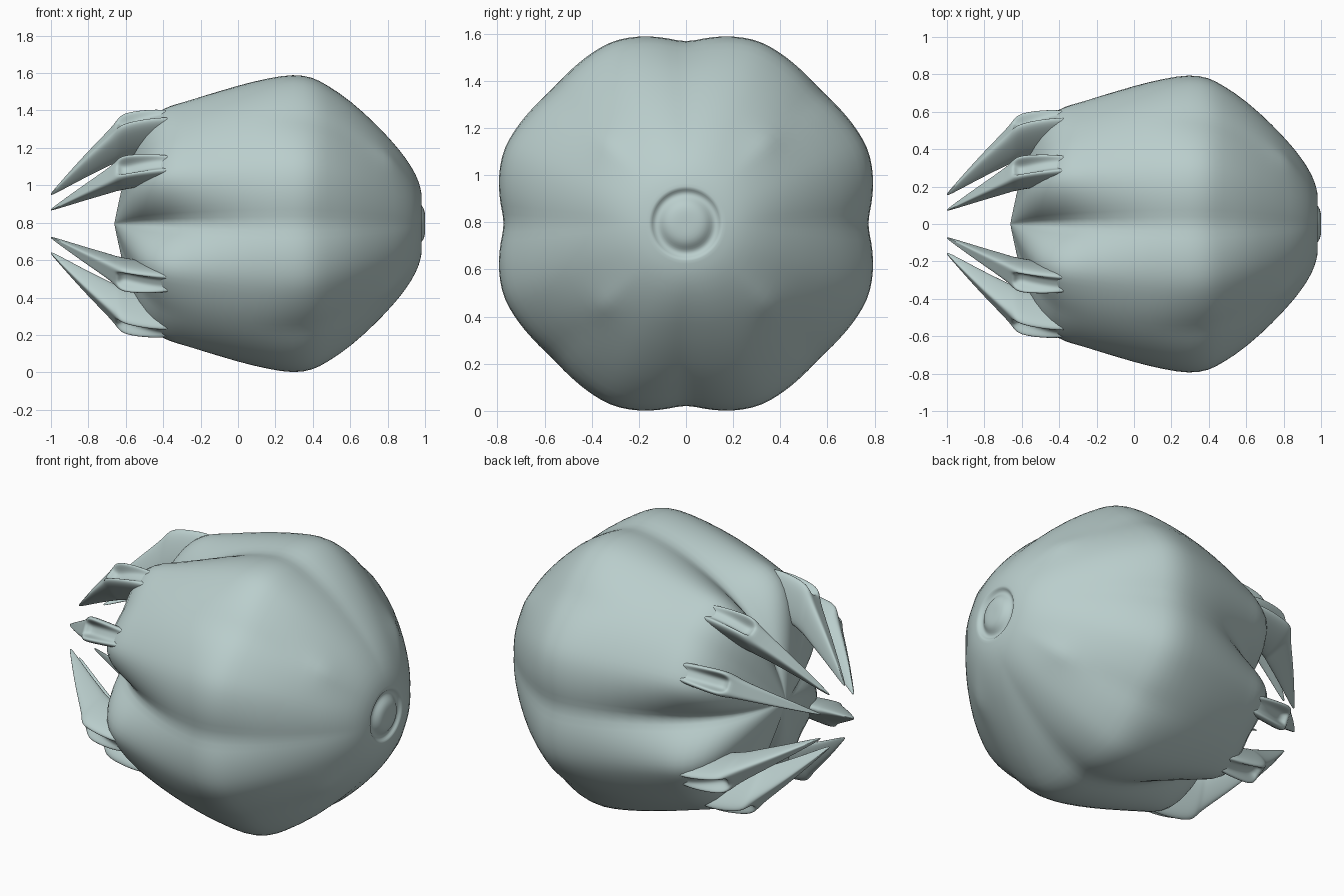
import bpy, bmesh, math
from mathutils import Vector

cube = bpy.data.objects.get("Cube")
if cube:
    bpy.data.objects.remove(cube, do_unlink=True)

AXIS_Z = 0.795

mat = bpy.data.materials.new("pale_teal_grey")
mat.use_nodes = True
COLOR = (0.49, 0.615, 0.605, 1)
mat.diffuse_color = COLOR
mat.node_tree.nodes["Principled BSDF"].inputs["Base Color"].default_value = COLOR


def loft(name, rings, levels):
    """Skin closed rings of points, cap both ends, and smooth the result."""
    bm = bmesh.new()
    loops = [[bm.verts.new(p) for p in ring] for ring in rings]
    n = len(loops[0])
    for a, b in zip(loops, loops[1:]):
        for i in range(n):
            j = (i + 1) % n
            bm.faces.new((a[i], a[j], b[j], b[i]))
    for end in (loops[0], loops[-1]):
        centre = bm.verts.new(sum((v.co for v in end), Vector()) / n)
        for i in range(n):
            bm.faces.new((end[i], end[(i + 1) % n], centre))
    bmesh.ops.recalc_face_normals(bm, faces=bm.faces)
    mesh = bpy.data.meshes.new(name)
    bm.to_mesh(mesh)
    bm.free()
    mesh.materials.append(mat)
    for f in mesh.polygons:
        f.use_smooth = True
    obj = bpy.data.objects.new(name, mesh)
    bpy.context.collection.objects.link(obj)
    sub = obj.modifiers.new("smooth", "SUBSURF")
    sub.levels = sub.render_levels = levels


def polar(x, r, angle, side=0.0):
    """Point at radius r around the long axis, shifted sideways."""
    c, s = math.cos(angle), math.sin(angle)
    return Vector((x, r * c - side * s, AXIS_Z + r * s + side * c))


def crease(deg, main, diagonal):
    """Fraction of the radius lost to the nearest lengthwise crease."""
    near = 1 - abs((deg + 22.5) % 45 - 22.5) / 22.5
    if round(deg / 45) % 2 == 0:
        return main * near ** 1.5
    return diagonal * near ** (1.2 if diagonal > 0 else 2.5)


# Body: position along axis, lobe radius, main crease depth, diagonal crease depth
# (a negative depth is a raised ridge)
profile = [
    (-0.66, 0.01, 0, 0), (-0.635, 0.14, 0.3, 0.1), (-0.59, 0.36, 0.5, 0.14),
    (-0.53, 0.54, 0.48, 0.1), (-0.45, 0.645, 0.42, 0.05), (-0.36, 0.687, 0.32, 0.02),
    (-0.3, 0.7, 0.26, 0.01), (-0.2, 0.73, 0.19, 0), (0, 0.785, 0.11, 0),
    (0.16, 0.82, 0.085, 0.015), (0.3, 0.842, 0.08, 0.045), (0.4, 0.825, 0.085, 0.05),
    (0.47, 0.785, 0.085, 0.04), (0.6, 0.69, 0.06, 0.04), (0.75, 0.54, 0.05, -0.01),
    (0.81, 0.47, 0.045, -0.07), (0.86, 0.412, 0.04, -0.04), (0.93, 0.31, 0.02, 0),
    (0.97, 0.22, 0, 0),
]
# Round button on the end: rim, groove and raised dome
profile += [(x, r, 0, 0) for x, r in (
    (0.98, 0.165), (0.984, 0.15), (0.966, 0.137), (0.964, 0.118), (0.98, 0.1),
    (0.995, 0.08), (1.001, 0.05), (1.001, 0.015))]
SEG = 64
rings = []
for x, r, main, diagonal in profile:
    degs = [360 * i / SEG for i in range(SEG)]
    rings.append([polar(x, r * (1 - crease(d, main, diagonal)), math.radians(d)) for d in degs])
loft("lobed_body", rings, 1)

# Claws: position, outer radius, inner radius, half width, slot depth, offset from diagonal
sections = [
    (-0.3, 0.64, 0.5, 0.045, 0, 16), (-0.36, 0.675, 0.46, 0.056, 0.01, 16),
    (-0.46, 0.675, 0.41, 0.066, 0.03, 16), (-0.55, 0.663, 0.38, 0.072, 0.055, 16),
    (-0.6, 0.65, 0.365, 0.074, 0.07, 16), (-0.63, 0.632, 0.35, 0.072, 0.045, 16),
    (-0.65, 0.605, 0.345, 0.066, 0, 16), (-0.68, 0.56, 0.33, 0.056, 0, 16.5),
    (-0.82, 0.405, 0.26, 0.034, 0, 17.5), (-1.0, 0.18, 0.16, 0.006, 0, 20),
]
for k in range(4):
    for side in (-1, 1):
        rings = []
        for x, out, inn, w, d, off in sections:
            angle = math.radians(45 + 90 * k + side * off)
            h = out - inn
            half = [(0.4 * w, out - d), (0.65 * w, out), (0.92 * w, out - 0.03 * h),
                    (w, out - 0.2 * h), (0.6 * w, out - 0.65 * h)]
            section = [(0, out - d)] + half + [(0, inn)] + [(-u, v) for u, v in reversed(half)]
            rings.append([polar(x, v, angle, u) for u, v in section])
        loft(f"claw_{k + 1}_{'a' if side < 0 else 'b'}", rings, 2)
